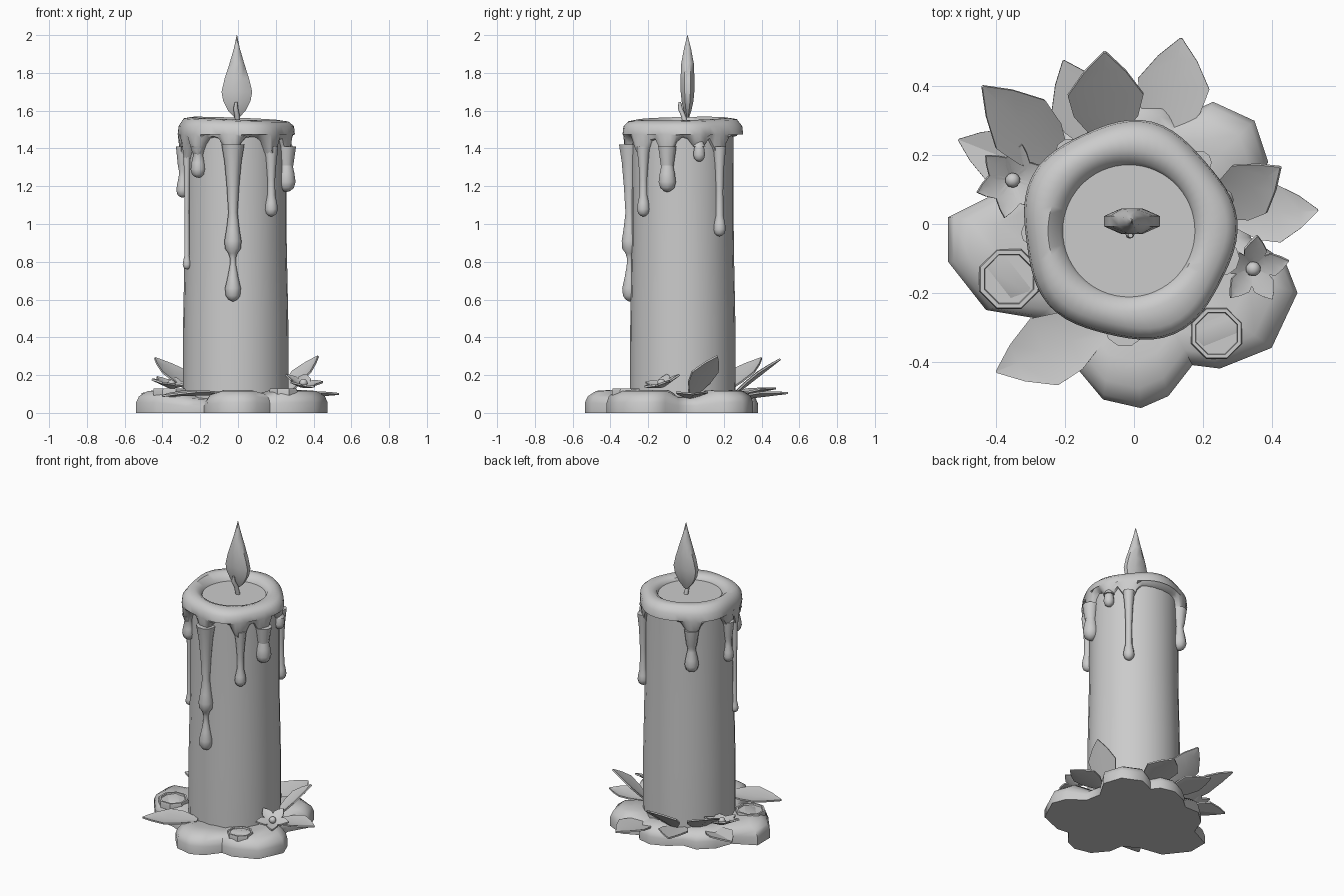
import bpy, bmesh, math
from mathutils import Vector, Matrix

if "Cube" in bpy.data.objects:
    bpy.data.objects.remove(bpy.data.objects["Cube"])

mat = bpy.data.materials.new("plain grey")
mat.diffuse_color = (0.6, 0.6, 0.6, 1)
mat.use_nodes = True
mat.node_tree.nodes["Principled BSDF"].inputs["Base Color"].default_value = mat.diffuse_color


def finish(name, bm, smooth=50):
    bmesh.ops.recalc_face_normals(bm, faces=bm.faces)
    me = bpy.data.meshes.new(name)
    bm.to_mesh(me)
    bm.free()
    me.materials.append(mat)
    ob = bpy.data.objects.new(name, me)
    bpy.context.collection.objects.link(ob)
    if smooth:
        bpy.ops.object.select_all(action='DESELECT')
        ob.select_set(True)
        bpy.context.view_layer.objects.active = ob
        bpy.ops.object.shade_smooth_by_angle(angle=math.radians(smooth))
    return ob


def loft(name, rings, caps=(True, True), smooth=50):
    """Skin a list of equal-length closed rings of points."""
    bm = bmesh.new()
    vs = [[bm.verts.new(p) for p in r] for r in rings]
    n = len(rings[0])
    for a, b in zip(vs, vs[1:]):
        for i in range(n):
            j = (i + 1) % n
            bm.faces.new((a[i], a[j], b[j], b[i]))
    if caps[0]:
        bm.faces.new(vs[0])
    if caps[1]:
        bm.faces.new(vs[-1])
    return finish(name, bm, smooth)


def ring(cx, cy, rx, ry, z, n, turn=0.0):
    return [(cx + rx * math.cos(2 * math.pi * (i + turn) / n),
             cy + ry * math.sin(2 * math.pi * (i + turn) / n), z) for i in range(n)]


# candle body
CX, CY = -0.012, -0.017
loft("candle_body", [ring(CX, CY, r, r, z, 28) for r, z in
                     ((0.28, 0.03), (0.278, 0.5), (0.27, 0.9), (0.268, 1.5))])

# drips: angle in degrees, lowest height, bulb radius
DRIPS = [(312, 1.04, .035), (343, 1.17, .048), (18, 1.33, .033), (44, .935, .034),
         (128, 1.13, .043), (182, 1.14, .034), (203, .76, .022), (225, 1.245, .04),
         (266, .85, .045)]


def skirt_bottom(a):
    drop = 0
    for deg, zend, r in DRIPS:
        d = (a - math.radians(deg) + math.pi) % (2 * math.pi) - math.pi
        drop = max(drop, min(0.14, (1.46 - zend) * 0.6) * math.exp(-(d / 0.15) ** 2))
    return 1.46 - drop


# melted rim with the wax pool inside and a wavy skirt outside
N = 60
PROFILE = [(0.192, 1.52, 0), (0.2, 1.538, 0), (0.235, 1.558, 0), (0.28, 1.55, 0),
           (0.308, 1.518, 0), (0.313, 1.475, 0), (0.303, 0.035, 1), (0.288, 0.006, 1),
           (0.262, 0, 1)]
rows = []
for k, (r, z, low) in enumerate(PROFILE):
    row = []
    for i in range(N):
        a = 2 * math.pi * i / N
        wob = 0.009 * math.sin(5 * a + 1) + 0.006 * math.cos(2 * a - 3.9) if 2 < k < 7 else 0
        zz = skirt_bottom(a) + z if low else z
        if k in (2, 3):
            zz += 0.01 * math.cos(a - 2.6)
        row.append((CX - 0.003 + (r + wob) * math.cos(a), CY - 0.003 + (r + wob) * math.sin(a), zz))
    rows.append(row)
loft("melted_rim", rows, (True, False))


def drip(name, deg, prof):
    a = math.radians(deg)
    x, y = CX + 0.281 * math.cos(a), CY + 0.281 * math.sin(a)
    loft(name, [ring(x, y, r, r, z, 10) for z, r in prof], smooth=80)


def bulb(z, r):
    return [(z + 3.2 * r, r * .62), (z + 2 * r, r * .88), (z + 1.1 * r, r),
            (z + .45 * r, r * .82), (z + .1 * r, r * .42), (z, r * .08)]


for deg, zend, r in DRIPS[:-1]:
    top = 1.41
    prof = [(top, r * 1.05)]
    if zend < 1.2:
        prof += [(top - 0.1, r * .75), ((top - 0.1 + zend + 3.2 * r) / 2, r * .58)]
    drip("wax_drip", deg, prof + bulb(zend, r))
# long front drip with two bulbs
drip("front_wax_drip", 267, [(1.42, .06), (1.33, .045), (1.2, .033), (1.06, .024), (.97, .035),
                             (.91, .045), (.87, .042), (.845, .024), (.82, .016), (.78, .017),
                             (.72, .028), (.66, .042), (.62, .038), (.6, .024), (.59, .004)])

# wick
loft("wick", [ring(x, y, r, r, z, 8) for x, y, z, r in
              ((0, .0, 1.515, .014), (-.004, -.012, 1.57, .014), (-.012, -.03, 1.61, .013),
               (-.01, -.033, 1.645, .007))])

# flame
loft("flame", [ring(-.006, .008, rx, ry, z, 8, .5) for z, rx, ry in
               ((1.565, .015, .01), (1.6, .05, .022), (1.65, .078, .034), (1.7, .088, .039),
                (1.77, .07, .04), (1.85, .042, .036), (1.93, .017, .02), (2.0, .001, .001))],
     smooth=45)

# spilled wax puddle around the foot
OUT = [(-.54, .02), (-.54, -.11), (-.43, -.25), (-.28, -.275), (-.18, -.33), (-.165, -.42),
       (-.09, -.51), (.02, -.535), (.1, -.5), (.17, -.41), (.25, -.42), (.4, -.36), (.475, -.2),
       (.44, -.11), (.34, -.04), (.32, .06), (.39, .18), (.35, .3), (.23, .355), (.13, .31),
       (.09, .36), (0, .38), (-.1, .34), (-.17, .28), (-.27, .28), (-.36, .2), (-.4, .09)]
rows = []
for s, h in ((1, 0), (1, .45), (.97, .72), (.88, .95), (.72, 1), (.5, .8)):
    row = []
    for x, y in OUT:
        d = math.hypot(x + .02, y + .05)
        top = min(.122, .075 + .045 * max(0, d - .33) / .12)
        row.append((-.02 + (x + .02) * s, -.05 + (y + .05) * s, top * h))
    rows.append(row)
loft("wax_puddle", rows)


def blade(bm, base, tip, half, fold):
    """Pointed leaf with a centre crease, as a thin two-sided solid."""
    b, t = Vector(base), Vector(tip)
    d = t - b
    side = d.cross(Vector((0, 0, 1))).normalized()
    up = side.cross(d).normalized()
    top, bot = [], []
    for lst, off in ((top, .005), (bot, -.005)):
        for f, w in ((0, .3), (.3, .85), (.55, 1), (.8, .55), (1, .03)):
            c = b + d * f + up * off
            lst.append([bm.verts.new(c + side * (half * w * s) + up * (fold * w * abs(s)))
                        for s in (-1, 0, 1)])
    for g in (top, bot):
        for p, q in zip(g, g[1:]):
            for i in (0, 1):
                bm.faces.new((p[i], p[i + 1], q[i + 1], q[i]))
    for i in range(4):
        for e in (0, 2):
            bm.faces.new((top[i][e], top[i + 1][e], bot[i + 1][e], bot[i][e]))
    for e in (0, -1):
        for i in (0, 1):
            bm.faces.new((top[e][i], top[e][i + 1], bot[e][i + 1], bot[e][i]))


# leaves: base, tip, half width
for base, tip, half in (
        ((-.08, .25, .09), (-.085, .50, .285), .11),
        ((.09, .25, .07), (.137, .54, .105), .105),
        ((-.10, .22, .08), (-.205, .475, .13), .09),
        ((-.21, .17, .09), (-.44, .40, .29), .10),
        ((-.27, .15, .08), (-.51, .245, .10), .08),
        ((.25, .04, .09), (.425, .165, .30), .085),
        ((.28, .02, .08), (.535, .04, .10), .085),
        ((-.09, -.30, .10), (-.40, -.43, .09), .105)):
    bm = bmesh.new()
    blade(bm, base, tip, half, .018)
    finish("leaf", bm, 25)


# flowers: place, petal count, petal length, lean, turn
for place, count, size, lean, turn in (
        ((-.355, .13, .135), 6, .11, (.12, -.15), .3),
        ((.343, -.125, .14), 5, .105, (.18, -.3), .25)):
    bm = bmesh.new()
    for i in range(count):
        a = 2 * math.pi * i / count + turn
        c, s = math.cos(a), math.sin(a)
        blade(bm, (.012 * c, .012 * s, 0), (size * c, size * s, .035), size * .32, .008)
    bmesh.ops.create_icosphere(bm, subdivisions=2, radius=.022,
                               matrix=Matrix.Translation((0, 0, .02)))
    q = Vector((0, 0, 1)).rotation_difference(Vector((lean[0], lean[1], 1)))
    bm.transform(Matrix.Translation(place) @ q.to_matrix().to_4x4())
    finish("flower", bm, 40)

# eight-sided discs set in the puddle, with a raised edge
for x, y, r in ((-.363, -.16, .094), (.24, -.318, .08)):
    loft("octagon_disc", [ring(x, y, r * s, r * s, z, 8, .5) for s, z in
                          ((.95, .06), (1, .115), (.96, .128), (.83, .128), (.8, .118))], smooth=30)
